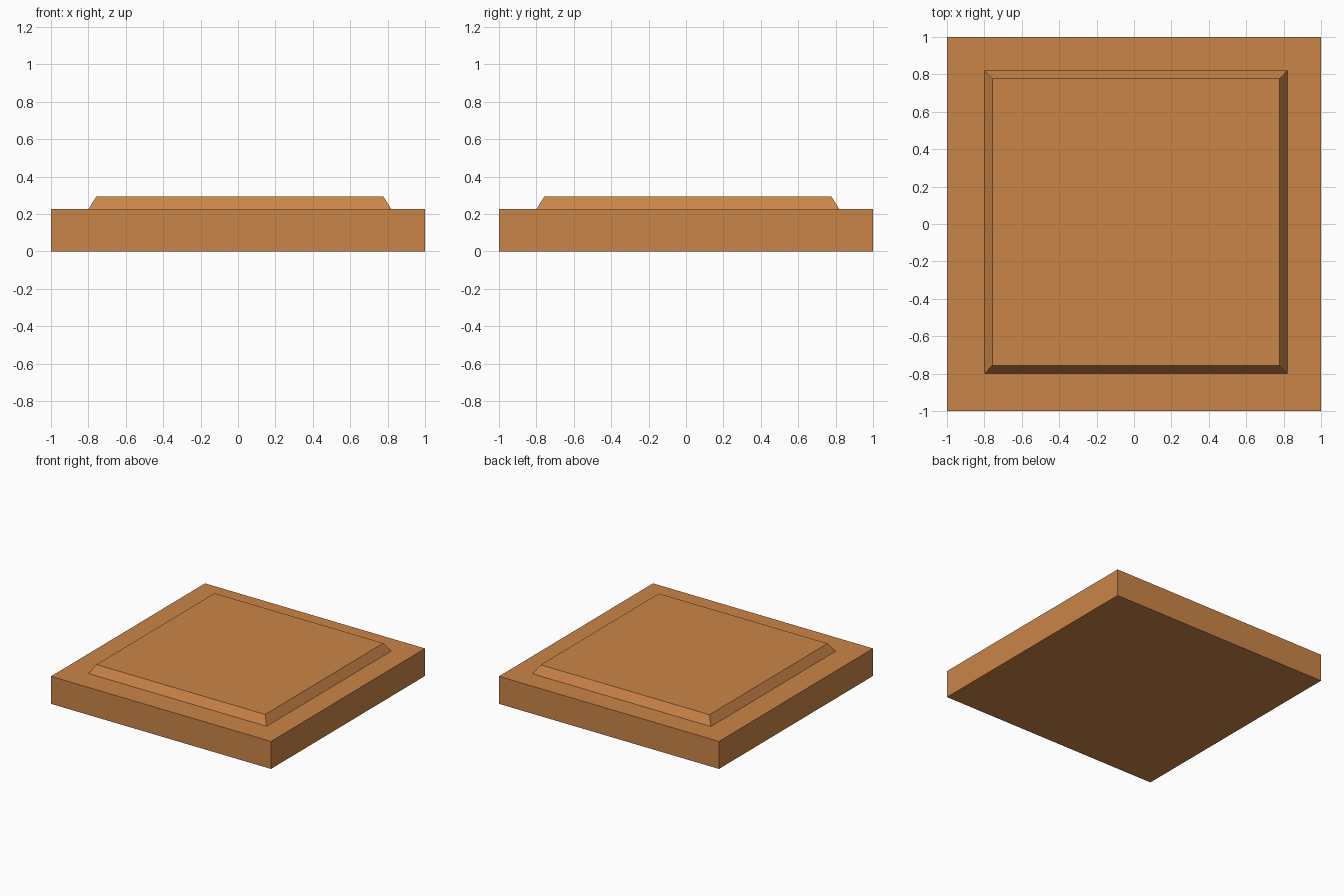
import bpy
import bmesh
from mathutils import Matrix, Vector

cube = bpy.data.objects.get("Cube")
if cube:
    bpy.data.objects.remove(cube, do_unlink=True)

# Warm wood colour
wood = bpy.data.materials.new("warm_wood")
wood.use_nodes = True
colour = (0.60, 0.235, 0.065, 1.0)
wood.diffuse_color = colour
wood.node_tree.nodes["Principled BSDF"].inputs["Base Color"].default_value = colour


def block(name, centre, width, z_low, z_high, taper=0.0, open_base=False):
    """Square block whose top edge is pulled in by the taper on every side."""
    bm = bmesh.new()
    bmesh.ops.create_cube(bm, size=1.0, matrix=Matrix.Translation((0, 0, 0.5)))
    base = [f for f in bm.faces if f.normal.z < -0.5]
    for v in bm.verts:
        top = v.co.z > 0.5
        w = width - 2 * taper if top else width
        v.co = Vector((v.co.x * w, v.co.y * w, z_high if top else z_low))
    if open_base:
        bmesh.ops.delete(bm, geom=base, context="FACES_ONLY")
    bm.normal_update()
    mesh = bpy.data.meshes.new(name)
    bm.to_mesh(mesh)
    bm.free()
    mesh.materials.append(wood)
    obj = bpy.data.objects.new(name, mesh)
    obj.location = (centre, centre, 0)
    bpy.context.collection.objects.link(obj)
    return obj


# Square base, and the slightly off-centre raised panel resting on it
block("base_slab", 0.0, 2.0, 0.0, 0.226)
block("raised_panel", 0.01, 1.62, 0.226, 0.295, taper=0.043, open_base=True)
